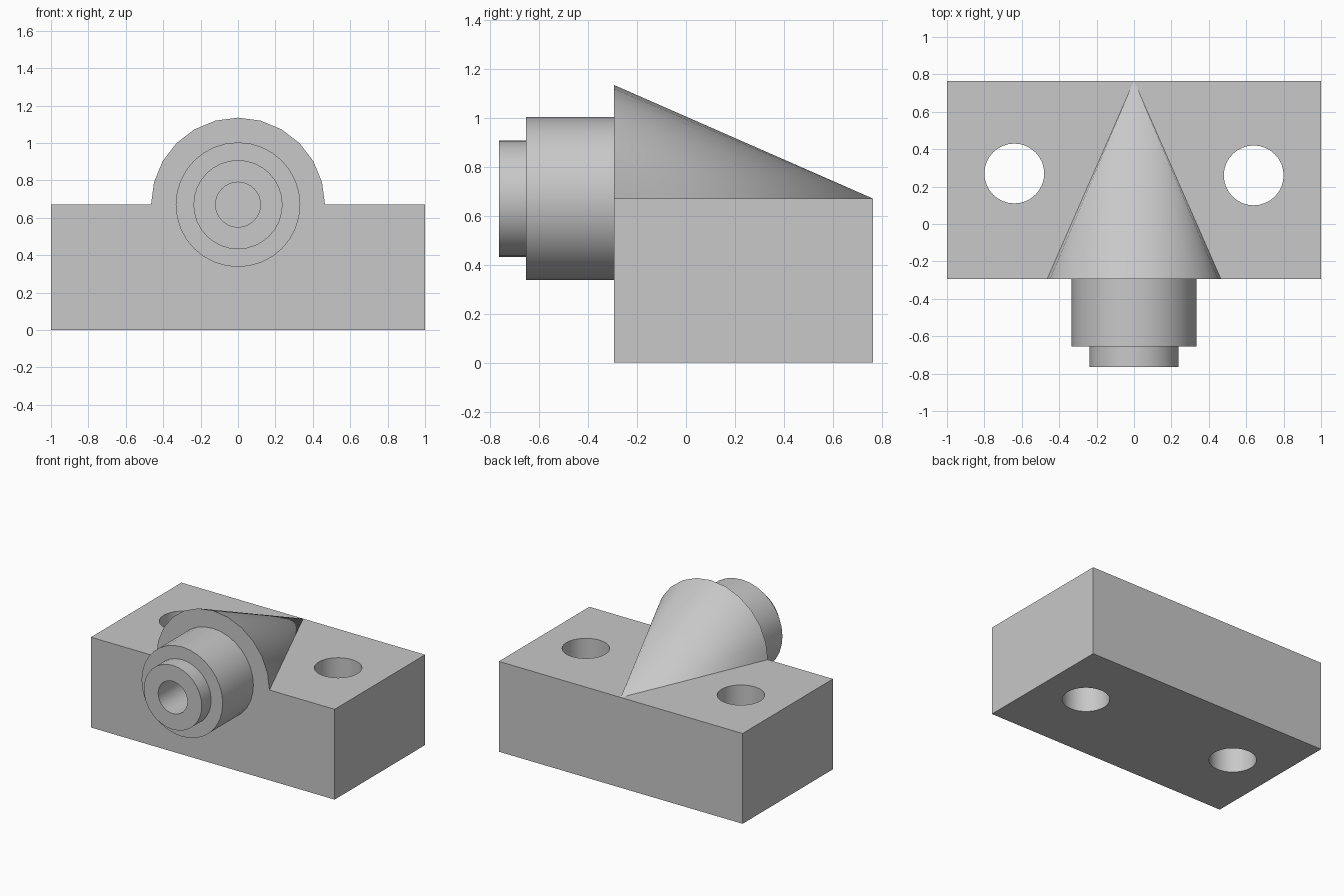
import bpy, bmesh, math

if "Cube" in bpy.data.objects:
    bpy.data.objects.remove(bpy.data.objects["Cube"], do_unlink=True)

AXIS_Z = 0.67            # height of the block and of the nozzle axis
FRONT, BACK = -0.295, 0.765

grey = bpy.data.materials.new("plain grey")
grey.use_nodes = True
grey.diffuse_color = (0.58, 0.58, 0.58, 1)
grey.node_tree.nodes["Principled BSDF"].inputs["Base Color"].default_value = (0.58, 0.58, 0.58, 1)


def finish(bm, name):
    bmesh.ops.recalc_face_normals(bm, faces=bm.faces)
    mesh = bpy.data.meshes.new(name)
    bm.to_mesh(mesh)
    bm.free()
    obj = bpy.data.objects.new(name, mesh)
    bpy.context.collection.objects.link(obj)
    mesh.materials.append(grey)
    return obj


def smooth(obj):
    bpy.ops.object.select_all(action='DESELECT')
    obj.select_set(True)
    bpy.context.view_layer.objects.active = obj
    bpy.ops.object.shade_smooth_by_angle(angle=math.radians(30))


# Base block
bm = bmesh.new()
bmesh.ops.create_cube(bm, size=1)
bmesh.ops.scale(bm, vec=(2, BACK - FRONT, AXIS_Z), verts=bm.verts)
bmesh.ops.translate(bm, vec=(0, (FRONT + BACK) / 2, AXIS_Z / 2), verts=bm.verts)
block = finish(bm, "base_block")

# Two vertical mounting holes
bm = bmesh.new()
for x, y in ((-0.64, 0.27), (0.64, 0.26)):
    made = bmesh.ops.create_cone(bm, cap_ends=True, segments=32, radius1=0.16, radius2=0.16, depth=2)
    bmesh.ops.translate(bm, vec=(x, y, AXIS_Z / 2), verts=made["verts"])
cutter = finish(bm, "hole_cutter")
cutter.hide_render = True
cut = block.modifiers.new("holes", 'BOOLEAN')
cut.operation = 'DIFFERENCE'
cut.solver = 'EXACT'
cut.object = cutter
bpy.context.view_layer.objects.active = block
bpy.ops.object.modifier_apply(modifier=cut.name)
bpy.data.objects.remove(cutter, do_unlink=True)
smooth(block)

# Half cone lying on the block, tapering to the back edge
bm = bmesh.new()
STEPS = 12
arc = []
for i in range(STEPS + 1):
    a = math.pi * i / STEPS
    arc.append(bm.verts.new((0.465 * math.cos(a), FRONT, AXIS_Z + 0.465 * math.sin(a))))
tip = bm.verts.new((0, BACK, AXIS_Z))
bm.faces.new(arc)
for a, b in zip(arc, arc[1:]):
    bm.faces.new((a, b, tip))
bm.faces.new((arc[-1], arc[0], tip))
smooth(finish(bm, "half_cone"))

# Stepped nozzle with a blind bore, turned around the y axis
bm = bmesh.new()
profile = [(0.333, FRONT), (0.333, -0.655), (0.238, -0.655), (0.238, -0.765),
           (0.12, -0.765), (0.12, FRONT - 0.005), (0, FRONT - 0.005)]
verts = [bm.verts.new((r, y, AXIS_Z)) for r, y in profile]
edges = [bm.edges.new(pair) for pair in zip(verts, verts[1:])]
bmesh.ops.spin(bm, geom=verts + edges, cent=(0, 0, AXIS_Z), axis=(0, 1, 0),
               angle=math.tau, steps=32)
bmesh.ops.remove_doubles(bm, verts=bm.verts, dist=0.0005)
rim = [e for e in bm.edges if e.is_boundary]
bmesh.ops.holes_fill(bm, edges=rim, sides=0)
smooth(finish(bm, "stepped_nozzle"))
